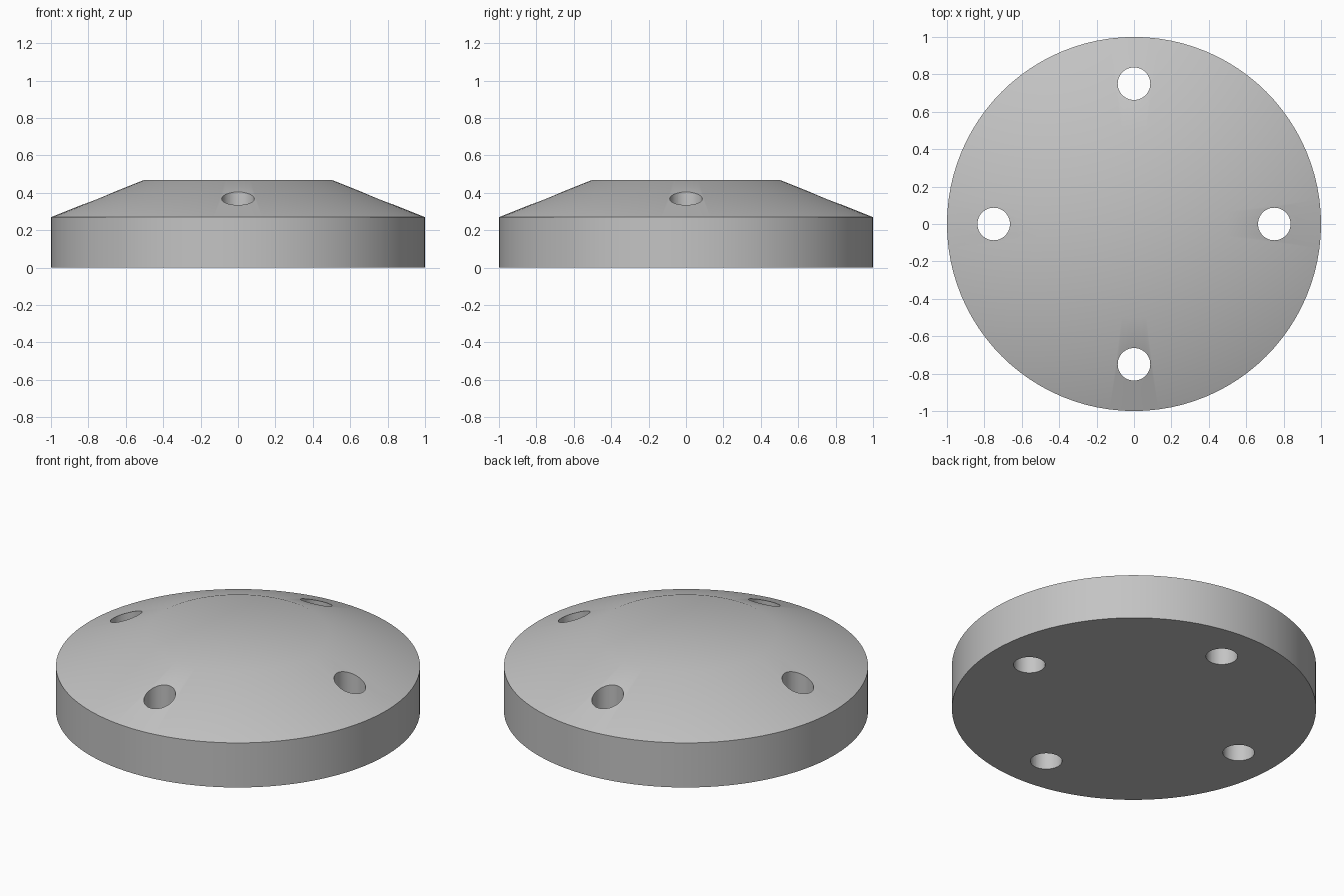
import bpy, bmesh, math

cube = bpy.data.objects.get("Cube")
if cube:
    bpy.data.objects.remove(cube, do_unlink=True)

SEGMENTS = 96
HOLE_RADIUS, HOLE_CIRCLE = 0.087, 0.75

grey = bpy.data.materials.new("plain grey")
grey.use_nodes = True
colour = (0.55, 0.55, 0.55, 1)
grey.diffuse_color = colour
grey.node_tree.nodes["Principled BSDF"].inputs["Base Color"].default_value = colour


def make_object(name, bm):
    bmesh.ops.recalc_face_normals(bm, faces=bm.faces)
    mesh = bpy.data.meshes.new(name)
    bm.to_mesh(mesh)
    bm.free()
    mesh.materials.append(grey)
    obj = bpy.data.objects.new(name, mesh)
    bpy.context.collection.objects.link(obj)
    return obj


# Disc body: straight rim, sloped shoulder and flat top, turned around z
bm = bmesh.new()
profile = [(0, 0), (1, 0), (1, 0.27), (0.5, 0.47), (0, 0.47)]
verts = [bm.verts.new((r, 0, z)) for r, z in profile]
edges = [bm.edges.new(pair) for pair in zip(verts, verts[1:])]
bmesh.ops.spin(bm, geom=verts + edges, cent=(0, 0, 0), axis=(0, 0, 1),
               angle=math.tau, steps=SEGMENTS, use_duplicate=False)
bmesh.ops.remove_doubles(bm, verts=bm.verts, dist=0.0001)
body = make_object("flange_body", bm)

# Four bolt holes, drilled straight through
bm = bmesh.new()
for i in range(4):
    angle = i * math.pi / 2
    drill = bmesh.ops.create_cone(bm, cap_ends=True, segments=48, depth=2,
                                  radius1=HOLE_RADIUS, radius2=HOLE_RADIUS)
    bmesh.ops.translate(bm, verts=drill["verts"],
                        vec=(HOLE_CIRCLE * math.cos(angle),
                             HOLE_CIRCLE * math.sin(angle), 0))
cutter = make_object("bolt_hole_cutter", bm)
cutter.hide_render = True

holes = body.modifiers.new("bolt_holes", "BOOLEAN")
holes.operation = "DIFFERENCE"
holes.solver = "EXACT"
holes.object = cutter

# Apply the cut, then smooth the shallow edges and keep the rims sharp
bpy.ops.object.select_all(action="DESELECT")
body.select_set(True)
bpy.context.view_layer.objects.active = body
bpy.ops.object.modifier_apply(modifier=holes.name)
bpy.data.objects.remove(cutter, do_unlink=True)
bpy.ops.object.shade_smooth_by_angle(angle=math.radians(30))
